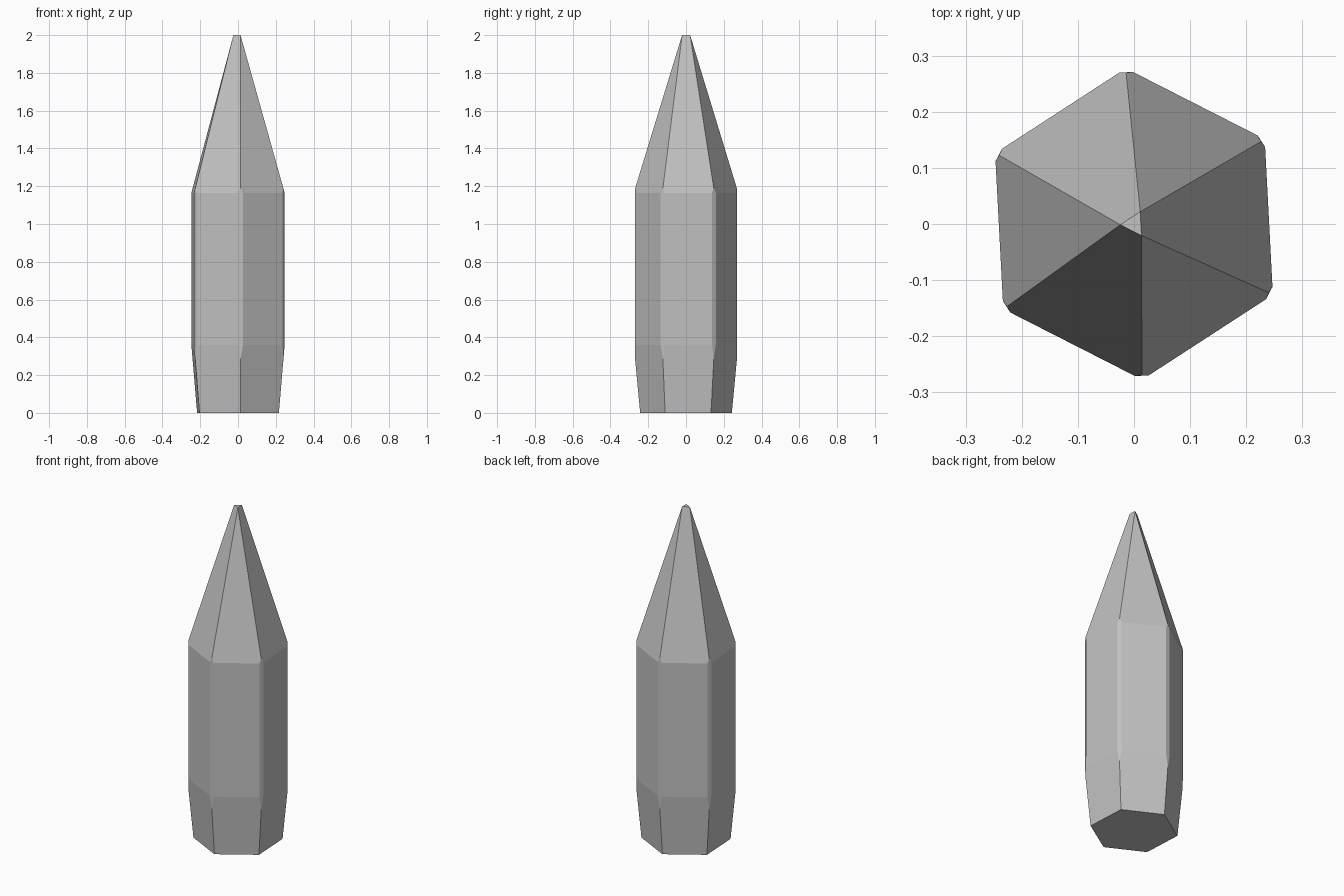
import bpy, bmesh, math

if "Cube" in bpy.data.objects:
    bpy.data.objects.remove(bpy.data.objects["Cube"])

mat = bpy.data.materials.new("stone_grey")
mat.diffuse_color = (0.54, 0.54, 0.54, 1)
mat.use_nodes = True
mat.node_tree.nodes["Principled BSDF"].inputs["Base Color"].default_value = mat.diffuse_color

bm = bmesh.new()


def ring(angles, r, z):
    return [bm.verts.new((r * math.cos(math.radians(a)),
                          r * math.sin(math.radians(a)), z)) for a in angles]


corners = [-27 + 60 * i for i in range(6)]
D = 2.6                                        # half angle of the edge chamfer
base = ring(corners, 0.243, 0)
low_pt = ring(corners, 0.270, 0.285)           # chamfer ends, lower
low_l = ring([a - D for a in corners], 0.271, 0.36)
low_r = ring([a + D for a in corners], 0.271, 0.36)
top_l = ring([a - D for a in corners], 0.271, 1.165)
top_r = ring([a + D for a in corners], 0.271, 1.165)
top_pt = ring(corners, 0.270, 1.188)           # chamfer ends, upper
tip = ring([63, 183, 303], 0.0245, 2.0)        # small triangular tip

for i in range(6):
    j = (i + 1) % 6
    # tapered foot, shaft side and chamfer strip
    bm.faces.new((base[i], base[j], low_pt[j], low_l[j], low_r[i], low_pt[i]))
    bm.faces.new((low_r[i], low_l[j], top_l[j], top_r[i]))
    bm.faces.new((low_pt[i], low_r[i], top_r[i], top_pt[i], top_l[i], low_l[i]))
    # point: neighbouring corners share a tip vertex in pairs
    a, b = tip[((i - 1) // 2) % 3], tip[((j - 1) // 2) % 3]
    side = [top_pt[i], top_r[i], top_l[j], top_pt[j], b]
    bm.faces.new(side if a is b else side + [a])
bm.faces.new(tip)
bm.faces.new(base[::-1])
bmesh.ops.recalc_face_normals(bm, faces=bm.faces)

me = bpy.data.meshes.new("crystal")
bm.to_mesh(me)
bm.free()
me.materials.append(mat)
bpy.context.collection.objects.link(bpy.data.objects.new("crystal", me))
